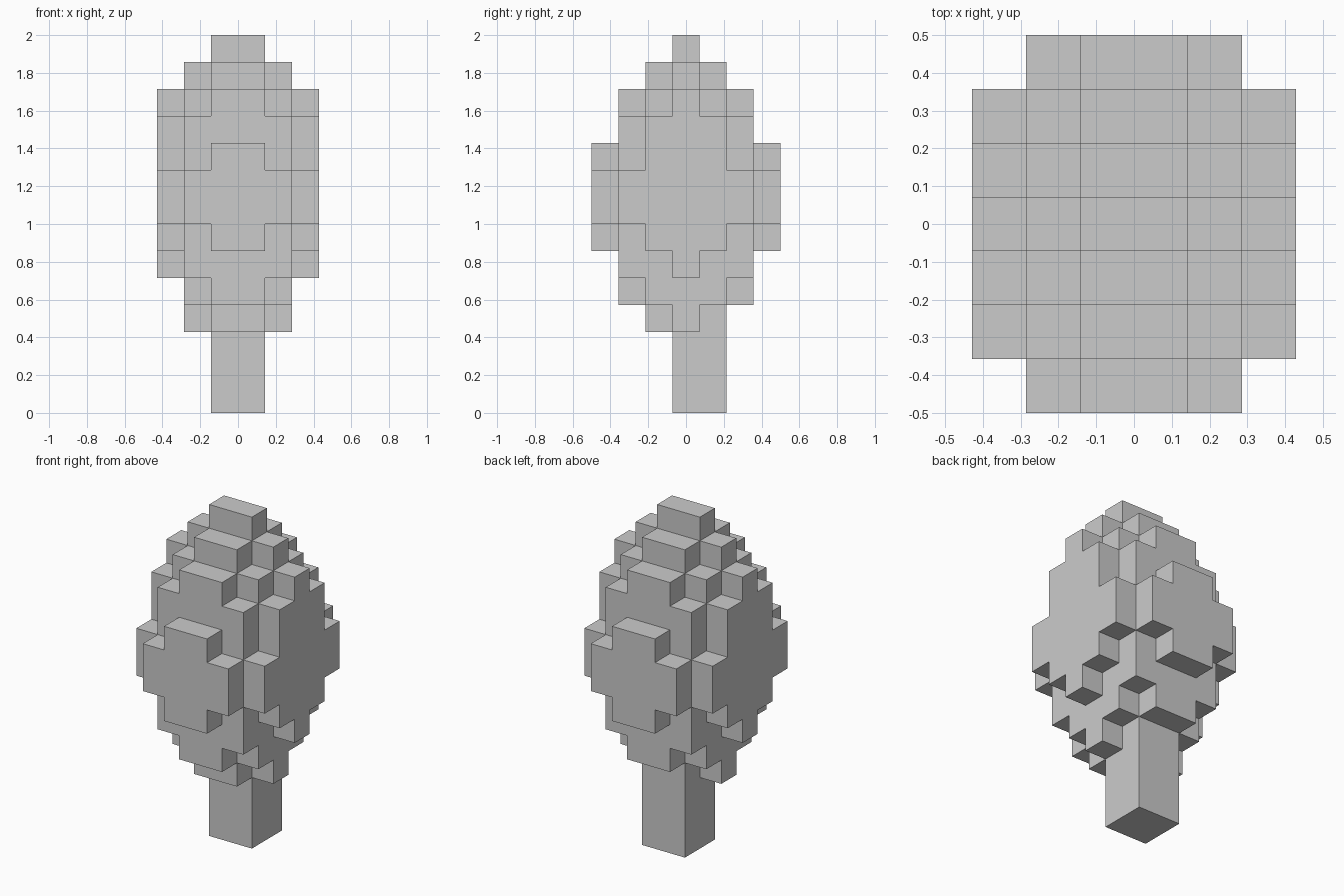
import bpy
import bmesh
from mathutils import Vector

if "Cube" in bpy.data.objects:
    bpy.data.objects.remove(bpy.data.objects["Cube"])

U = 1 / 7  # edge length of one block

# Crown columns: (bottom, top) in blocks, rows by |y| 0..3, entries by x ring 0..2
CROWN = [
    [(3, 14), (3, 13), (5, 12)],
    [(3, 13), (4, 12), (6, 11)],
    [(4, 12), (5, 11), (7, 9)],
    [(6, 10), (7, 9)],
]

# The crown is mirrored across both x and y
crown_cells = set()
for row, rings in enumerate(CROWN):
    for ring, (low, high) in enumerate(rings):
        for x in (ring, -ring - 1):
            for y in {row, -row}:
                crown_cells |= {(x, y, z) for z in range(low, high)}

# The trunk is two blocks square and sits off-centre in y
trunk_cells = {(x, y, z) for x in (-1, 0) for y in (0, 1) for z in range(3)}
solid = crown_cells | trunk_cells


def block_object(name, cells):
    """Build the outer skin of a set of unit blocks."""
    bm = bmesh.new()
    for cell in sorted(cells):
        centre = Vector((cell[0] + 0.5, cell[1], cell[2] + 0.5))
        for axis in range(3):
            for sign in (-1, 1):
                n = Vector((0, 0, 0))
                n[axis] = sign
                if tuple(int(c + d) for c, d in zip(cell, n)) in solid:
                    continue
                a = Vector((0, 0, 0))
                a[(axis + 1) % 3] = 1
                b = n.cross(a)
                corners = [centre + (n + i * a + j * b) / 2
                           for i, j in ((-1, -1), (1, -1), (1, 1), (-1, 1))]
                bm.faces.new([bm.verts.new(p * U) for p in corners])
    bmesh.ops.remove_doubles(bm, verts=bm.verts, dist=U / 100)
    mesh = bpy.data.meshes.new(name)
    bm.to_mesh(mesh)
    bm.free()
    obj = bpy.data.objects.new(name, mesh)
    bpy.context.collection.objects.link(obj)
    return obj


block_object("tree_crown", crown_cells)
block_object("tree_trunk", trunk_cells)
